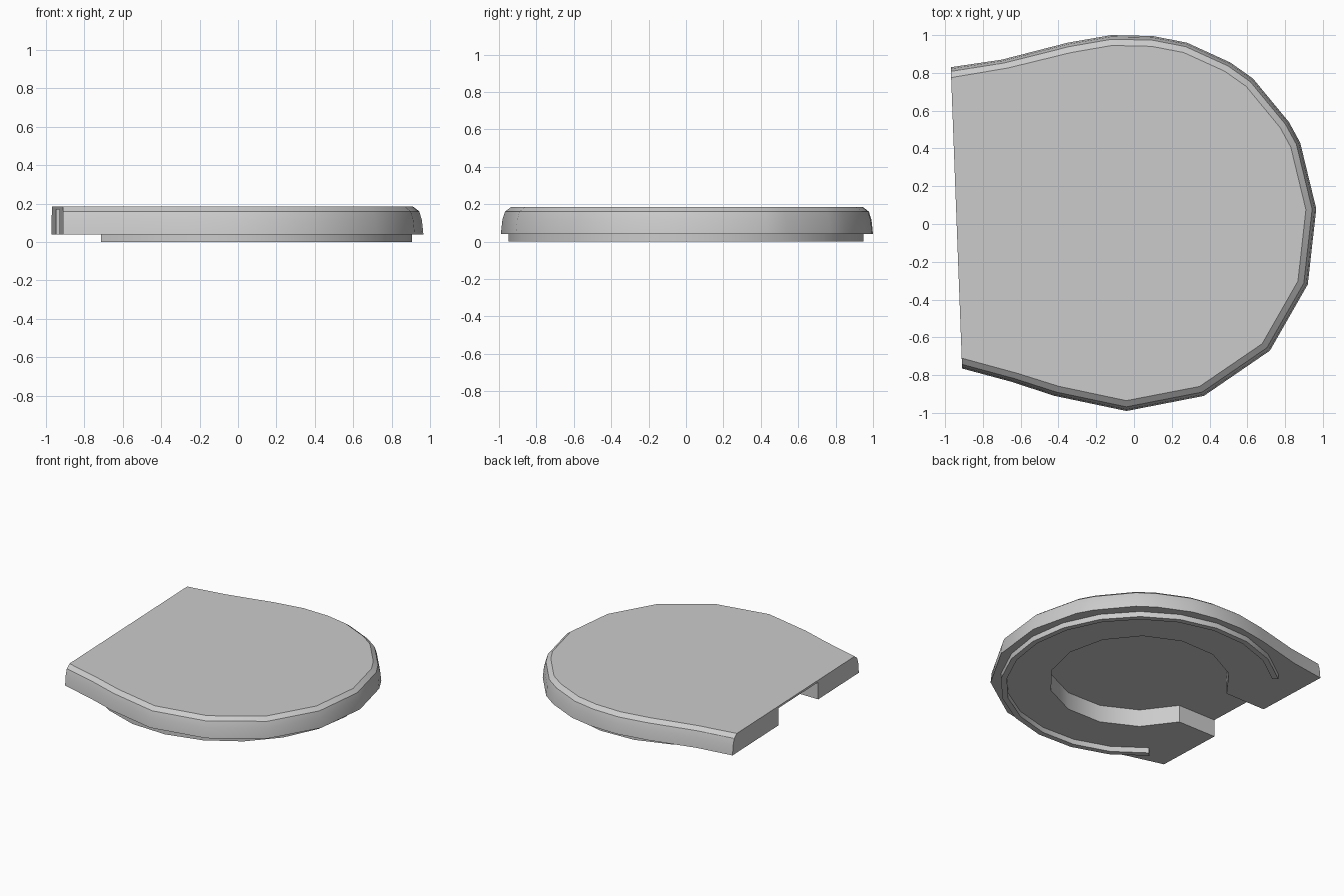
import bpy, bmesh, math
from mathutils import Vector

cube = bpy.data.objects.get("Cube")
if cube:
    bpy.data.objects.remove(cube)

grey = bpy.data.materials.new("light grey")
grey.use_nodes = True
COLOUR = (0.6, 0.6, 0.6, 1)
grey.diffuse_color = COLOUR
grey.node_tree.nodes["Principled BSDF"].inputs["Base Color"].default_value = COLOUR

CENTRE = Vector((-0.05, 0))
BASE, TOP = 0.04, 0.185


def arc(radius, end, segments):
    """Points round the centre from +end to -end degrees."""
    angles = [math.radians(end - 2 * end * i / segments) for i in range(segments + 1)]
    return [CENTRE + radius * Vector((math.cos(a), math.sin(a))) for a in angles]


def loft(name, rings):
    """Closed solid through stacked outlines given as (points, height)."""
    bm = bmesh.new()
    loops = [[bm.verts.new((p.x, p.y, z)) for p in pts] for pts, z in rings]
    for low, high in zip(loops, loops[1:]):
        for i in range(len(low)):
            j = (i + 1) % len(low)
            bm.faces.new((low[i], low[j], high[j], high[i]))
    bm.faces.new(loops[0])
    bm.faces.new(loops[-1])
    bmesh.ops.recalc_face_normals(bm, faces=bm.faces)
    mesh = bpy.data.meshes.new(name)
    bm.to_mesh(mesh)
    bm.free()
    obj = bpy.data.objects.new(name, mesh)
    bpy.context.collection.objects.link(obj)
    mesh.materials.append(grey)
    return obj


def activate(obj):
    bpy.ops.object.select_all(action='DESELECT')
    obj.select_set(True)
    bpy.context.view_layer.objects.active = obj


# Plate outline: rounded disc with one straight side
outline = [Vector(p) for p in (
    (-0.97, 0.83), (-0.7, 0.87), (-0.35, 0.96), (-0.12, 1), (0.1, 0.995),
    (0.28, 0.96), (0.51, 0.855), (0.63, 0.77), (0.82, 0.54), (0.88, 0.43),
    (0.965, 0.08), (0.92, -0.32), (0.72, -0.67), (0.37, -0.91), (-0.04, -0.99),
    (-0.42, -0.91), (-0.65, -0.835), (-0.91, -0.765))]


def inset(amount):
    """Shrink the outline, sliding its end corners along the straight side."""
    pts = [p + (CENTRE - p).normalized() * amount for p in outline]
    side = (outline[-1] - outline[0]).normalized()
    pts[0] = outline[0] + side * amount
    pts[-1] = outline[-1] - side * amount
    return pts


plate = loft("plate", [(inset(0), BASE), (inset(0.008), 0.115),
                       (inset(0.022), 0.16), (inset(0.055), TOP)])

# Keyhole recess in the underside, open through the straight side
slot = [Vector((-1.2, 0.25))] + arc(0.62, 156, 12) + [Vector((-1.2, -0.25))]
cutter = loft("recess_cutter", [(slot, -0.1), (slot, 0.17)])
cutter.hide_render = True
cut = plate.modifiers.new("recess", 'BOOLEAN')
cut.operation = 'DIFFERENCE'
cut.solver = 'EXACT'
cut.object = cutter
activate(plate)
bpy.ops.object.modifier_apply(modifier=cut.name)
bpy.data.objects.remove(cutter)

# Thin curved rib under the plate
rib_outline = arc(0.955, 134, 16) + arc(0.915, 134, 16)[::-1]
rib = loft("underside_rib", [(rib_outline, 0), (rib_outline, BASE + 0.005)])

for part in (plate, rib):
    activate(part)
    bpy.ops.object.shade_smooth_by_angle(angle=math.radians(30))
